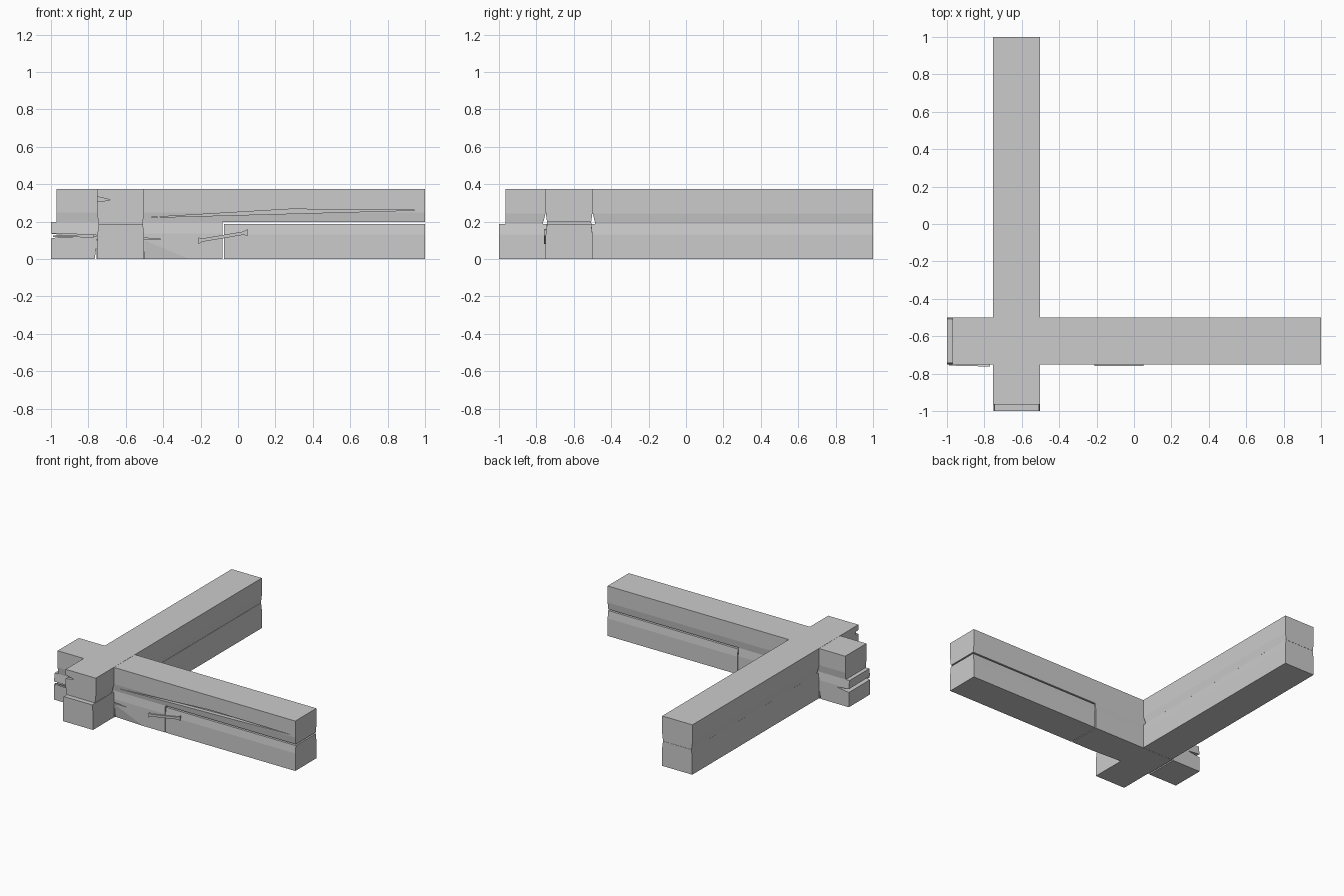
import bpy
import bmesh

cube = bpy.data.objects.get("Cube")
if cube:
    bpy.data.objects.remove(cube, do_unlink=True)

GREY = (0.6, 0.6, 0.6, 1.0)
wood = bpy.data.materials.new("plain grey wood")
wood.use_nodes = True
wood.diffuse_color = GREY
wood.node_tree.nodes["Principled BSDF"].inputs["Base Color"].default_value = GREY


def solid(name, *groups):
    """One object made of a convex solid around each group of points."""
    mesh = bpy.data.meshes.new(name)
    for points in groups:
        bm = bmesh.new()
        bm.from_mesh(mesh)
        verts = [bm.verts.new(p) for p in points]
        hull = bmesh.ops.convex_hull(bm, input=verts)
        spare = [v for v in hull["geom_interior"] if isinstance(v, bmesh.types.BMVert)]
        bmesh.ops.delete(bm, geom=spare, context='VERTS')
        bmesh.ops.dissolve_limit(bm, angle_limit=0.002, verts=bm.verts[:], edges=bm.edges[:])
        bmesh.ops.recalc_face_normals(bm, faces=bm.faces[:])
        bm.to_mesh(mesh)
        bm.free()
    mesh.materials.append(wood)
    obj = bpy.data.objects.new(name, mesh)
    bpy.context.collection.objects.link(obj)
    return obj


def along(axis, outline, start, end):
    """Points of an outline swept along x or y."""
    if axis == "x":
        return [(t, u, z) for t in (start, end) for u, z in outline]
    return [(u, t, z) for t in (start, end) for u, z in outline]


def beam(name, axis, start, end, low, high, inner, outer, seam_up):
    """Squared timber, its sides drawn in a little towards the seam."""
    mid = low + (high - low) * (0.7 if seam_up else 0.3)
    i = 0.007
    a, b = (0, i) if seam_up else (i, 0)
    outline = [(inner + a, low), (outer - a, low), (outer, mid),
               (outer - b, high), (inner + b, high), (inner, mid)]
    return solid(name, along(axis, outline, start, end))


def carve(obj, *groups):
    """Cut each convex group of points out of a timber."""
    for points in groups:
        cutter = solid("cutter", points)
        cutter.hide_render = True
        mod = obj.modifiers.new("cut", 'BOOLEAN')
        mod.operation = 'DIFFERENCE'
        mod.solver = 'EXACT'
        mod.object = cutter
        bpy.context.view_layer.objects.active = obj
        bpy.ops.object.modifier_apply(modifier=mod.name)
        bpy.data.objects.remove(cutter, do_unlink=True)


# Lower course
front_stub = beam("lower_front_beam_short", "x", -1, -0.082, 0, 0.197, -0.75, -0.5, True)
beam("lower_front_beam_long", "x", -0.076, 1, 0, 0.187, -0.75, -0.5, True)
lower_side = beam("lower_side_beam", "y", -1, 1, 0.001, 0.187, -0.752, -0.502, True)

# Upper course
upper_front = beam("upper_front_beam", "x", -0.97, 1, 0.197, 0.374, -0.75, -0.5, False)
upper_side = beam("upper_side_beam", "y", -0.965, 1, 0.188, 0.375, -0.753, -0.503, False)

# Open joints beside the crossing
for y, side in ((-0.5, 1), (-0.75, -1)):
    carve(upper_side, along("y", [(-0.8, 0.18), (-0.45, 0.18), (-0.45, 0.2), (-0.8, 0.2)],
                            y - side * 0.01, y + side * 0.014),
          along("x", [(y - side * 0.01, 0.19), (y + side * 0.014, 0.19), (y, 0.25)], -0.8, -0.45))
carve(front_stub, along("y", [(-0.768, -0.01), (-0.756, -0.01), (-0.756, 0.07)], -0.8, -0.45))

# Long drying crack in the upper front beam
carve(upper_front,
      along("y", [(-0.49, 0.222), (0.28, 0.256), (0.98, 0.262), (0.28, 0.267)], -0.78, -0.72))

# Split end and tapered flaw in the short front beam
carve(front_stub,
      [(x, y, z) for x, half in ((-1.02, 0.012), (-0.76, 0.005))
       for y in (-0.8, -0.66) for z in (0.125 - half, 0.125 + half)],
      [(-1.02, y, z) for y in (-0.8, -0.45) for z in (0.108, 0.138)]
      + [(-0.9, y, 0.125) for y in (-0.8, -0.45)],
      along("y", [(-0.79, 0.102), (-0.39, 0.104), (-0.5, 0.113)], -0.78, -0.73),
      [(-0.5, -0.76, 0.1), (-0.08, -0.76, -0.002), (-0.5, -0.76, -0.01),
       (-0.5, -0.735, -0.01), (-0.5, -0.75, 0.1)])

# Splinter standing out of the split end
solid("end_splinter", [(-0.99, -0.757, 0.118), (-0.99, -0.757, 0.127), (-0.77, -0.762, 0.116),
                       (-0.77, -0.762, 0.132), (-0.77, -0.735, 0.124), (-0.99, -0.735, 0.122)])

# Small wedge crack in the end of the upper side beam
carve(upper_side, along("y", [(-0.77, 0.338), (-0.68, 0.316), (-0.77, 0.304)], -1, -0.94))


# Flared iron cramp across the butt joint
def cramp_part(stations):
    return [(x, y, 0.12 + (x + 0.08) * 0.17 + s * h)
            for x, h in stations for s in (-1, 1) for y in (-0.759, -0.749)]


solid("joint_cramp",
      cramp_part([(-0.21, 0.017), (-0.19, 0.009)]),
      cramp_part([(-0.19, 0.009), (0.03, 0.009)]),
      cramp_part([(0.03, 0.009), (0.05, 0.018)]))
